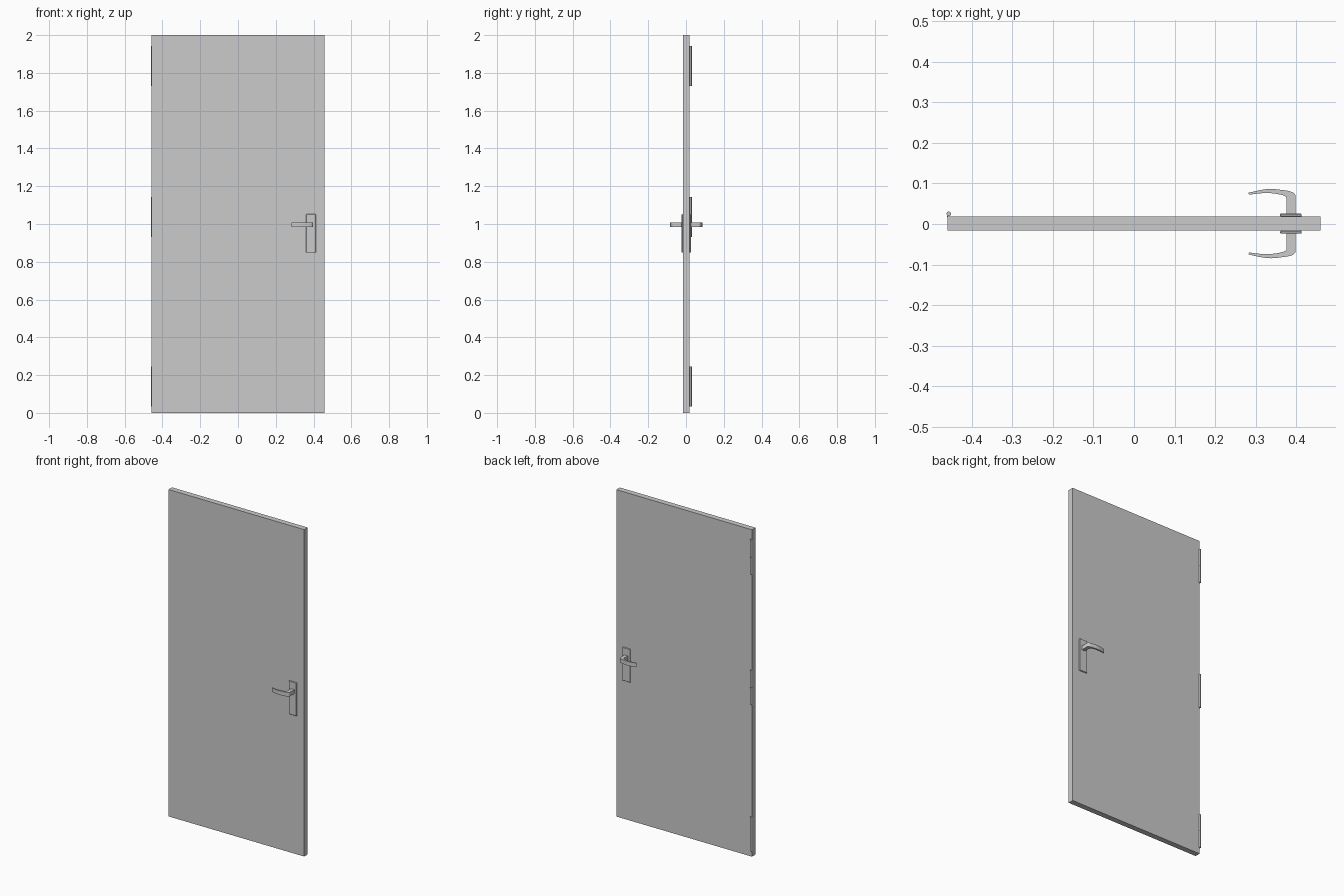
import bpy, bmesh

cube = bpy.data.objects.get("Cube")
if cube:
    bpy.data.objects.remove(cube, do_unlink=True)

grey = bpy.data.materials.new("plain grey")
grey.use_nodes = True
colour = (0.6, 0.6, 0.6, 1)
grey.diffuse_color = colour
grey.node_tree.nodes["Principled BSDF"].inputs["Base Color"].default_value = colour

MID_Y = 0.001          # middle of the slab's thickness
HALF_THICK = 0.017


def finish(name, bm, smooth=False):
    bmesh.ops.recalc_face_normals(bm, faces=bm.faces)
    mesh = bpy.data.meshes.new(name)
    bm.to_mesh(mesh)
    bm.free()
    mesh.materials.append(grey)
    obj = bpy.data.objects.new(name, mesh)
    bpy.context.collection.objects.link(obj)
    if smooth:
        bpy.ops.object.select_all(action='DESELECT')
        obj.select_set(True)
        bpy.context.view_layer.objects.active = obj
        bpy.ops.object.shade_smooth_by_angle(angle=0.6)
    return obj


def box(name, low, high):
    bm = bmesh.new()
    bmesh.ops.create_cube(bm, size=1)
    for v in bm.verts:
        v.co = [(a + b) / 2 + c * (b - a) for a, b, c in zip(low, high, v.co)]
    return finish(name, bm)


def prism(name, outline, z0, z1, smooth=True):
    bm = bmesh.new()
    face = bm.faces.new([bm.verts.new((x, y, z0)) for x, y in outline])
    top = bmesh.ops.extrude_face_region(bm, geom=[face])["geom"]
    for v in top:
        if isinstance(v, bmesh.types.BMVert):
            v.co.z = z1
    return finish(name, bm, smooth)


def curve(p0, p1, p2, p3, steps=8):
    # Cubic arc used for the rounded sides of the lever
    pts = []
    for i in range(steps + 1):
        t = i / steps
        s = 1 - t
        pts.append(tuple(s**3 * a + 3 * s * s * t * b + 3 * s * t * t * c + t**3 * d
                         for a, b, c, d in zip(p0, p1, p2, p3)))
    return pts


# Door slab
box("door_slab", (-0.459, MID_Y - HALF_THICK, 0), (0.459, MID_Y + HALF_THICK, 2))

# Lever outline, as distance out from the middle of the slab
lever = [(0.398, 0.02)]
lever += curve((0.398, 0.066), (0.398, 0.081), (0.375, 0.081), (0.355, 0.084))
lever += curve((0.345, 0.085), (0.325, 0.087), (0.305, 0.081), (0.282, 0.076))
lever += curve((0.283, 0.071), (0.305, 0.074), (0.325, 0.077), (0.345, 0.074))
lever += curve((0.352, 0.073), (0.366, 0.070), (0.376, 0.069), (0.376, 0.061))
lever += [(0.376, 0.02)]

# Backplate and lever on both faces
for side, sign in (("front", -1), ("back", 1)):
    near = MID_Y + sign * HALF_THICK
    far = near + sign * 0.008
    plate = box(side + "_backplate", (0.36, min(near, far), 0.848), (0.413, max(near, far), 1.052))
    bevel = plate.modifiers.new("soft edges", 'BEVEL')
    bevel.width = 0.002
    bevel.segments = 1
    prism(side + "_lever", [(x, MID_Y + sign * d) for x, d in lever], 0.983, 1.008)

# Three hinges, each a two-part barrel with a narrow leaf
for name, z in (("lower", 0.14), ("middle", 1.037), ("upper", 1.836)):
    for part, z0, z1 in (("bottom", z - 0.106, z - 0.0005), ("top", z + 0.0005, z + 0.106)):
        bm = bmesh.new()
        bmesh.ops.create_cone(bm, cap_ends=True, segments=16, radius1=0.0055,
                              radius2=0.0055, depth=z1 - z0)
        bmesh.ops.translate(bm, verts=bm.verts, vec=(-0.456, 0.025, (z0 + z1) / 2))
        finish(f"{name}_hinge_{part}_barrel", bm, True)
        box(f"{name}_hinge_{part}_leaf", (-0.461, 0.017, z0), (-0.458, 0.025, z1))
